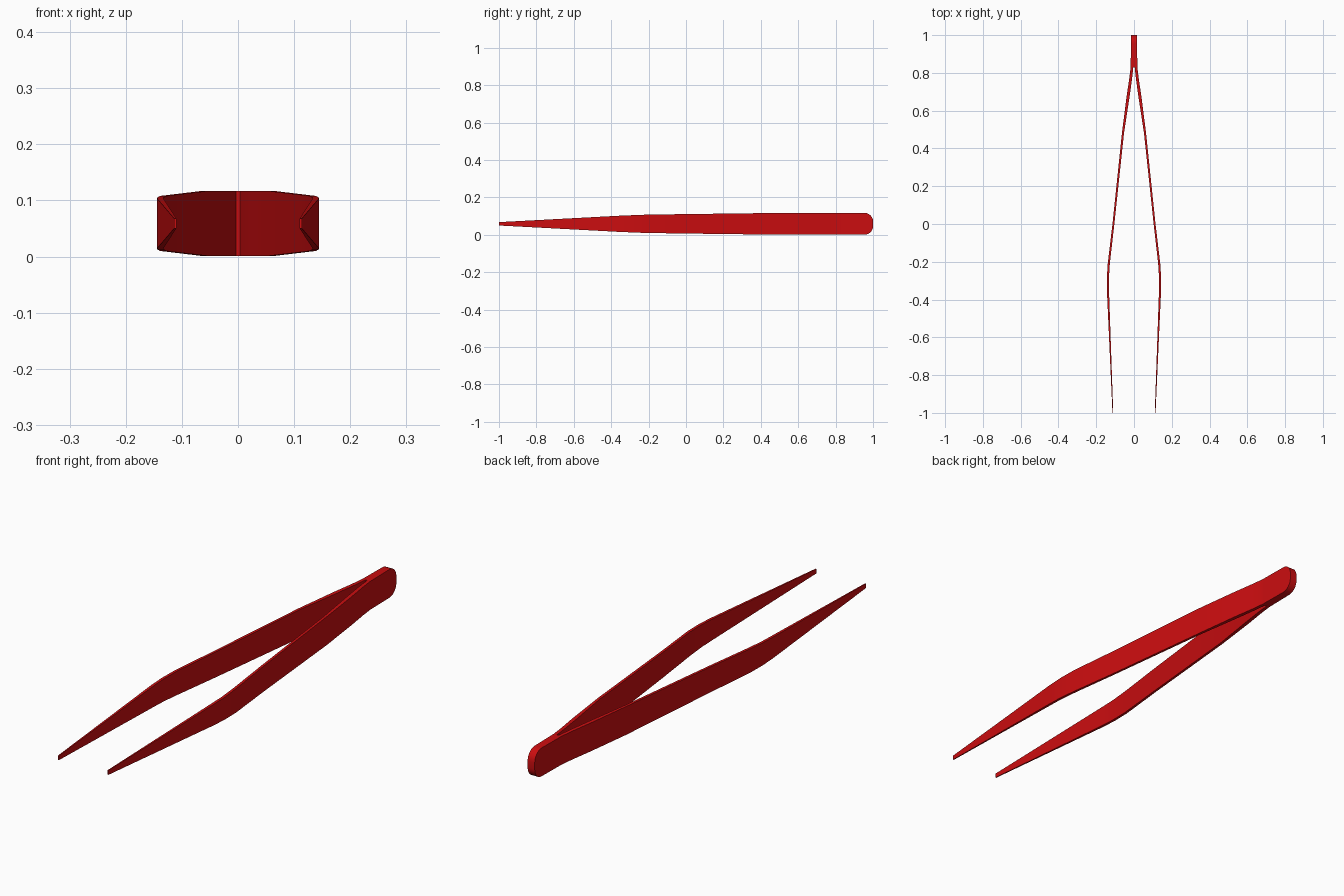
import bpy
import bmesh
import math

cube = bpy.data.objects.get("Cube")
if cube:
    bpy.data.objects.remove(cube, do_unlink=True)

red = bpy.data.materials.new("red enamel")
red.use_nodes = True
colour = (0.6, 0.004, 0.005, 1)
red.diffuse_color = colour
red.node_tree.nodes["Principled BSDF"].inputs["Base Color"].default_value = colour

MID_Z = 0.059
FULL = 0.058      # half height of the handle
RADIUS = 0.045    # rounding of the closed end

# Arm stations from tip to joint: y, outer x, inner x, half height
stations = [
    (-1.0, 0.114, 0.110, 0.009),
    (-0.36, 0.143, 0.132, 0.043),
    (-0.29, 0.144, 0.133, 0.046),
    (-0.21, 0.139, 0.128, 0.049),
    (0.0, 0.114, 0.104, 0.052),
    (0.48, 0.064, 0.053, 0.058),
    (0.67, 0.040, 0.024, 0.058),
    (0.77, 0.025, 0.010, 0.058),
    (0.828, 0.018, 0.004, 0.058),
    (0.83, 0.018, 0, 0.058),
]
# Closed end, rounded in side profile
for i in range(7):
    a = math.radians(15 * i)
    stations.append((1 - RADIUS + RADIUS * math.sin(a), 0.016, 0,
                     FULL - RADIUS + RADIUS * math.cos(a)))

# One arm, lofted through its rectangular sections
bm = bmesh.new()
rings = []
for y, outer, inner, h in stations:
    rings.append([bm.verts.new((x, y, MID_Z + z)) for x, z in
                  ((outer, h), (outer, -h), (inner, -h), (inner, h))])
for a, b in zip(rings, rings[1:]):
    for i in range(4):
        j = (i + 1) % 4
        quad = (a[i], a[j], b[j], b[i])
        # Leave the joint open along the mirror plane
        if all(abs(v.co.x) < 1e-6 for v in quad):
            continue
        bm.faces.new(quad)
bm.faces.new(rings[0])
bm.faces.new(rings[-1])
bmesh.ops.recalc_face_normals(bm, faces=bm.faces)
mesh = bpy.data.meshes.new("tweezer_arms")
bm.to_mesh(mesh)
bm.free()
mesh.materials.append(red)

# Second arm by mirroring, welded at the joint
arms = bpy.data.objects.new("tweezer_arms", mesh)
bpy.context.collection.objects.link(arms)
mirror = arms.modifiers.new("Mirror", "MIRROR")
mirror.use_clip = True
mirror.merge_threshold = 0.0005

bpy.ops.object.select_all(action="DESELECT")
arms.select_set(True)
bpy.context.view_layer.objects.active = arms
bpy.ops.object.shade_smooth_by_angle(angle=math.radians(30))
